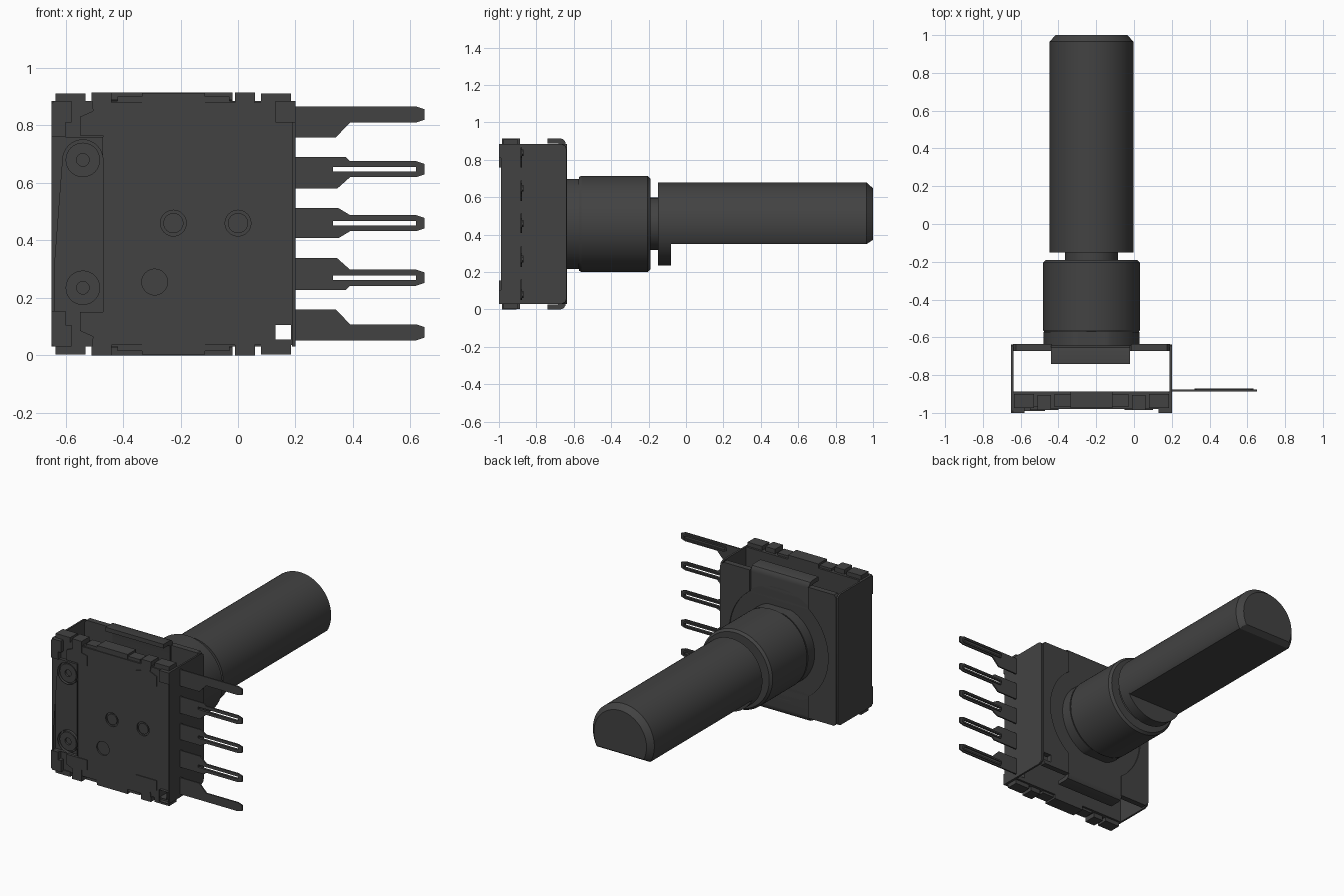
import bpy, bmesh, math
from mathutils import Matrix

if "Cube" in bpy.data.objects:
    bpy.data.objects.remove(bpy.data.objects["Cube"], do_unlink=True)

CX, CZ = -0.225, 0.4575          # shaft axis and middle of the housing

mat = bpy.data.materials.new("dark grey")
mat.use_nodes = True
mat.diffuse_color = (0.055, 0.055, 0.055, 1)
mat.node_tree.nodes["Principled BSDF"].inputs["Base Color"].default_value = (0.055, 0.055, 0.055, 1)


def finish(ob, angle=30):
    ob.data.materials.clear()
    ob.data.materials.append(mat)
    bpy.ops.object.select_all(action='DESELECT')
    ob.select_set(True)
    bpy.context.view_layer.objects.active = ob
    bpy.ops.object.shade_smooth_by_angle(angle=math.radians(angle))
    return ob


def sheet(name, lo, hi, outlines, axis='y'):
    """Extrude outlines (later ones are holes): (x, z) along y, or (y, z) along x."""
    cu = bpy.data.curves.new(name, 'CURVE')
    cu.dimensions, cu.fill_mode = '2D', 'BOTH'
    cu.extrude = (hi - lo) / 2
    for pts in outlines:
        sp = cu.splines.new('POLY')
        sp.points.add(len(pts) - 1)
        for p, (a, b) in zip(sp.points, pts):
            p.co = (a, b, 0, 1)
        sp.use_cyclic_u = True
    ob = bpy.data.objects.new(name, cu)
    bpy.context.collection.objects.link(ob)
    bpy.ops.object.select_all(action='DESELECT')
    ob.select_set(True)
    bpy.context.view_layer.objects.active = ob
    bpy.ops.object.convert(target='MESH')
    ob = bpy.context.view_layer.objects.active
    mid = (lo + hi) / 2
    if axis == 'y':
        m = Matrix(((1, 0, 0, 0), (0, 0, -1, mid), (0, 1, 0, 0), (0, 0, 0, 1)))
    else:
        m = Matrix(((0, 0, 1, mid), (1, 0, 0, 0), (0, 1, 0, 0), (0, 0, 0, 1)))
    ob.data.transform(m)
    bm = bmesh.new()
    bm.from_mesh(ob.data)
    bmesh.ops.remove_doubles(bm, verts=bm.verts, dist=1e-5)
    bmesh.ops.recalc_face_normals(bm, faces=bm.faces)
    bm.to_mesh(ob.data)
    bm.free()
    return finish(ob)


def rect(a0, a1, b0, b1):
    return [(a0, b0), (a1, b0), (a1, b1), (a0, b1)]


def circle(cx, cz, r, n=32):
    return [(cx + r * math.cos(2 * math.pi * i / n), cz + r * math.sin(2 * math.pi * i / n)) for i in range(n)]


def flip_x(pts):
    return [(2 * CX - a, b) for a, b in pts]


def flip_z(pts):
    return [(a, 2 * CZ - b) for a, b in pts]


def loft(name, sections, n=96):
    """Round sections (y, radius, low limit, high limit) joined along y."""
    bm = bmesh.new()
    rings = []
    for y, r, low, high in sections:
        ring = []
        for i in range(n):
            t = 2 * math.pi * i / n
            z = min(max(r * math.sin(t), low), high)
            ring.append(bm.verts.new((CX + r * math.cos(t), y, CZ + z)))
        rings.append(ring)
    for a, b in zip(rings, rings[1:]):
        for i in range(n):
            j = (i + 1) % n
            bm.faces.new((a[i], a[j], b[j], b[i]))
    bm.faces.new(rings[0])
    bm.faces.new(rings[-1])
    bmesh.ops.recalc_face_normals(bm, faces=bm.faces)
    me = bpy.data.meshes.new(name)
    bm.to_mesh(me)
    bm.free()
    ob = bpy.data.objects.new(name, me)
    bpy.context.collection.objects.link(ob)
    return finish(ob)


# Shaft: neck, round collar, then a D-shaped length with a chamfered tip
loft("shaft_neck", [(-0.24, 0.14, -1, 1), (-0.14, 0.14, -1, 1)])
loft("shaft_collar", [(-0.15, 0.222, -1, 1), (-0.08, 0.222, -1, 1)])
loft("shaft", [(-0.08, 0.222, -0.108, 1), (0.965, 0.222, -0.108, 1), (1.0, 0.19, -0.085, 1)])

# Bushing with two flats at its root and a recessed mouth
loft("bushing", [(-0.66, 0.255, -0.24, 0.24), (-0.572, 0.255, -0.24, 0.24), (-0.572, 0.25, -1, 1),
                 (-0.56, 0.257, -1, 1), (-0.205, 0.257, -1, 1), (-0.19, 0.243, -1, 1),
                 (-0.19, 0.185, -1, 1), (-0.215, 0.175, -1, 1), (-0.215, 0.13, -1, 1)])

# Back cover: folded centre band, round boss plate and raised side plates
top = [(-0.74, 0.915), (-0.672, 0.915), (-0.655, 0.909), (-0.645, 0.895), (-0.642, 0.875)]
inner = [(-0.74, 0.888), (-0.685, 0.888), (-0.675, 0.88), (-0.672, 0.865)]
sheet("cover_band", -0.44, -0.02,
      [top + flip_z(top)[::-1] + flip_z(inner) + inner[::-1]], 'x')
sheet("cover_boss", -0.672, -0.642, [circle(CX, CZ, 0.365, 64)])

half = math.acos(0.21 / 0.357)
arc = [(CX - 0.357 * math.cos(t), CZ + 0.357 * math.sin(t))
       for t in [-half + 2 * half * i / 24 for i in range(25)]]
side = [(-0.64, 0.05), (-0.625, 0.03), (-0.435, 0.03)] + arc + [(-0.435, 0.885), (-0.625, 0.885), (-0.64, 0.865)]
corner_hole = rect(0.13, 0.185, 0.055, 0.105)
sheet("cover_plate_right", -0.672, -0.635, [side])
sheet("cover_plate_left", -0.672, -0.635, [flip_x(side), corner_hole])

# Thin side walls joining the cover to the base
wall = [(-0.99, 0.03), (-0.665, 0.03), (-0.645, 0.04), (-0.638, 0.06)]
wall = wall + flip_z(wall)[::-1]
sheet("wall_right", -0.65, -0.638, [wall], 'x')
sheet("wall_left", 0.188, 0.2, [wall], 'x')

# Base slab with round ejector recesses and the corner opening
recesses = [circle(-0.29, 0.255, 0.045), circle(-0.225, 0.46, 0.045), circle(0.0, 0.46, 0.045)]
base = [(-0.645, 0.04), (-0.635, 0.03), (0.18, 0.03), (0.195, 0.045)]
base = base + flip_z(base)[::-1]
sheet("base_slab", -0.97, -0.887, [base, corner_hole])
sheet("base_face", -0.98, -0.97, [rect(-0.47, 0.195, 0.035, 0.88), corner_hole] + recesses)
for i, (x, z) in enumerate(((-0.225, 0.46), (0.0, 0.46))):
    sheet("recess_disc_%d" % i, -0.978, -0.969, [circle(x, z, 0.035)])

# Side panel with two rivets
sheet("side_panel", -0.99, -0.96, [rect(-0.65, -0.47, 0.16, 0.76),
                                  circle(-0.54, 0.235, 0.07), circle(-0.54, 0.68, 0.07)])
for i, z in enumerate((0.235, 0.68)):
    sheet("rivet_%d" % i, -0.983, -0.96, [circle(-0.54, z, 0.06), circle(-0.54, z, 0.022)])

# Corner feet, clips and edge tabs, repeated in every corner
for fx in (0, 1):
    for fz in (0, 1):
        def place(pts):
            pts = flip_x(pts) if fx else pts
            return flip_z(pts) if fz else pts
        tag = ("left" if fx else "right") + ("_lower" if fz else "_upper")
        holes = [corner_hole] if fx and fz else []
        foot = [(-0.65, 0.76), (-0.60, 0.76), (-0.60, 0.81), (-0.58, 0.81),
                (-0.58, 0.885), (-0.64, 0.885), (-0.65, 0.875)]
        if fx:
            foot = rect(-0.65, -0.58, 0.81, 0.885)
        sheet("foot_" + tag, -1.0, -0.89, [place(foot)] + holes)
        clip = [(-0.51, 0.915), (-0.505, 0.85), (-0.55, 0.83), (-0.55, 0.765), (-0.40, 0.765),
                (-0.40, 0.83), (-0.44, 0.84), (-0.44, 0.915)]
        sheet("clip_" + tag, -0.985, -0.965, [place(clip)])
        sheet("clip_fold_" + tag, -0.985, -0.905, [place(rect(-0.51, -0.44, 0.885, 0.915))])
        sheet("edge_tab_" + tag, -0.975, -0.9, [place(rect(-0.635, -0.53, 0.88, 0.912))])

# Middle tabs above and below the base
for tag, f in (("upper", lambda p: p), ("lower", flip_z)):
    sheet("middle_tab_" + tag, -0.975, -0.887, [f(rect(-0.335, -0.115, 0.87, 0.913))])
    sheet("middle_ledge_" + tag, -0.97, -0.9, [f(rect(-0.42, -0.03, 0.875, 0.9))])

# Five flat terminals with a rib and a slot
end = [(0.62, 0.028), (0.65, 0.018), (0.65, -0.018), (0.62, -0.028)]
shapes = [[(0.19, 0.028)] + end + [(0.39, -0.028), (0.34, -0.08), (0.19, -0.08)],
          [(0.19, 0.042), (0.375, 0.042), (0.39, 0.028)] + end + [(0.39, -0.028), (0.345, -0.068), (0.19, -0.068)],
          [(0.19, 0.052), (0.35, 0.052), (0.39, 0.028)] + end + [(0.39, -0.028), (0.35, -0.052), (0.19, -0.052)]]
for i, z in enumerate((0.838, 0.648, 0.46, 0.27, 0.08)):
    pts = shapes[min(i, 4 - i)]
    pts = [(x, z + (dz if i < 3 else -dz)) for x, dz in pts]
    slot = rect(0.33, 0.62, z - 0.008, z + 0.008)
    ring = [(0.32, z - 0.008), (0.33, z - 0.018), (0.62, z - 0.018), (0.632, z - 0.008),
            (0.632, z + 0.008), (0.62, z + 0.018), (0.33, z + 0.018), (0.32, z + 0.008)]
    sheet("terminal_%d" % (i + 1), -0.886, -0.877, [pts, slot] if 0 < i < 4 else [pts])
    sheet("terminal_rib_%d" % (i + 1), -0.878, -0.870, [ring, slot])
